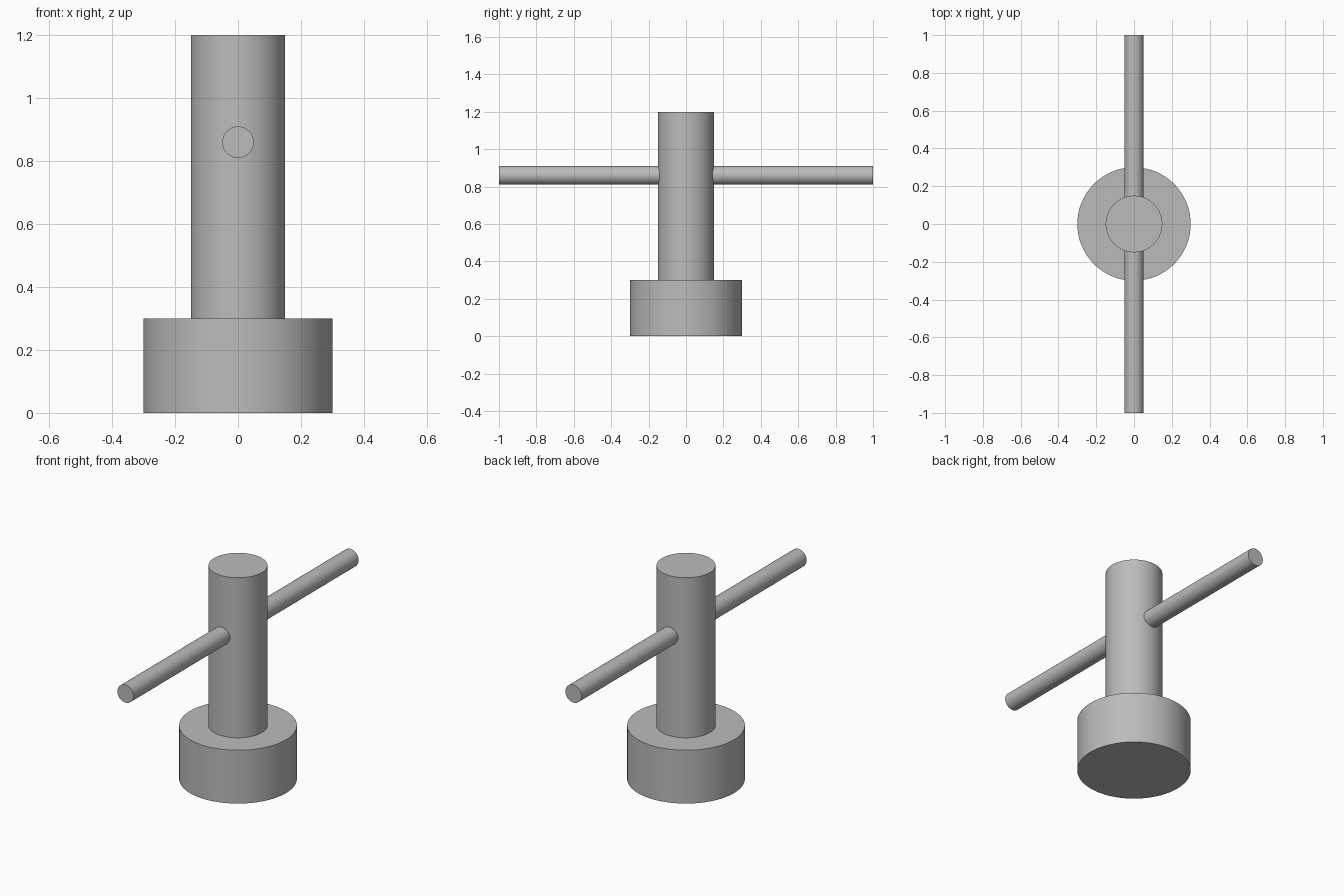
import bpy
import math

cube = bpy.data.objects.get("Cube")
if cube:
    bpy.data.objects.remove(cube, do_unlink=True)

# One plain steel grey for every part
steel = bpy.data.materials.new("steel_grey")
steel.use_nodes = True
grey = (0.5, 0.5, 0.5, 1)
steel.diffuse_color = grey
steel.node_tree.nodes["Principled BSDF"].inputs["Base Color"].default_value = grey


def rod(name, radius, length, centre_z, tilt=0.0):
    """Smooth capped cylinder on the centre line, tilted about x."""
    bpy.ops.mesh.primitive_cylinder_add(
        vertices=96, radius=radius, depth=length,
        location=(0, 0, centre_z), rotation=(tilt, 0, 0))
    part = bpy.context.object
    part.name = name
    part.data.materials.append(steel)
    bpy.ops.object.transform_apply(location=False, rotation=True, scale=True)
    bpy.ops.object.shade_smooth_by_angle(angle=math.radians(30))
    return part


# Wide round foot, upright shaft standing on it, and the cross handle
rod("base", 0.3, 0.3, 0.15)
rod("shaft", 0.15, 0.9, 0.75)
rod("cross_handle", 0.05, 2.0, 0.86, tilt=math.pi / 2)
